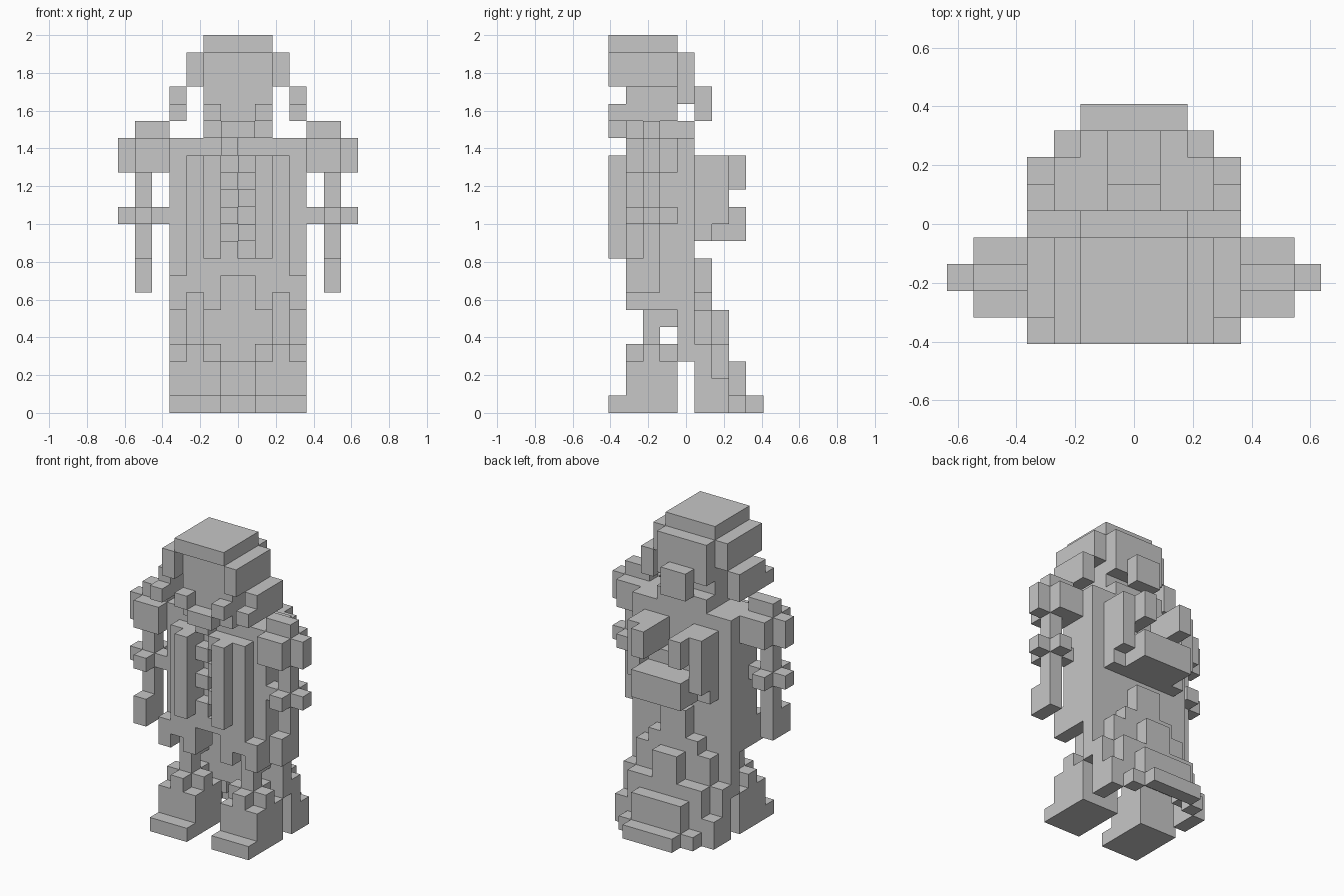
import bpy
import bmesh
from mathutils import Matrix, Vector

cube = bpy.data.objects.get("Cube")
if cube:
    bpy.data.objects.remove(cube, do_unlink=True)

U = 1 / 11      # edge length of one block
DEPTH = 4.5     # half the depth, in blocks

grey = bpy.data.materials.new("stone_grey")
grey.use_nodes = True
colour = (0.57, 0.57, 0.57, 1)
grey.diffuse_color = colour
grey.node_tree.nodes["Principled BSDF"].inputs["Base Color"].default_value = colour


def part(name, *boxes, mirror=False):
    """One object from boxes given as x, y and z ranges counted in blocks."""
    bm = bmesh.new()
    for xs, ys, zs in boxes:
        for side in ((1, -1) if mirror else (1,)):
            centre = Vector((side * sum(xs) / 2, sum(ys) / 2 - DEPTH, sum(zs) / 2)) * U
            size = Vector((xs[1] - xs[0], ys[1] - ys[0], zs[1] - zs[0])) * U
            bmesh.ops.create_cube(bm, size=1, matrix=Matrix.Translation(centre) @ Matrix.Diagonal(size).to_4x4())
    mesh = bpy.data.meshes.new(name)
    bm.to_mesh(mesh)
    bm.free()
    mesh.materials.append(grey)
    obj = bpy.data.objects.new(name, mesh)
    bpy.context.collection.objects.link(obj)


def wide(half):
    return (-half, half)


# Head and helmet
part("head", (wide(2), (1, 4), (16, 21)))
part("helmet_top", (wide(2), (0, 4), (21, 22)))
part("helmet_back", (wide(2), (4, 5), (18, 21)))
part("hair_knot", (wide(1), (5, 6), (17, 19)))
part("helmet_sides", ((2, 3), (0, 4), (19, 21)), mirror=True)
part("helmet_flares", ((3, 4), (1, 4), (17, 19)), ((3, 4), (0, 1), (17, 18)), mirror=True)
part("cheek_guards", ((1, 2), (0, 1), (17, 18)), mirror=True)
part("chin_guard", (wide(1), (0, 1), (16, 17)))

# Torso
part("torso", (wide(4), (2, 5), (8, 15)))
part("shoulder_yoke", (wide(4), (2, 5), (15, 16)))
part("collar", (wide(2), (3, 5), (16, 17)))
part("chest_armour", ((1, 3), (1, 2), (10, 15)), mirror=True)
part("chest_straps", ((1, 2), (0, 1), (9, 15)), mirror=True)
part("lacing", *[((-(z % 2), 1 - z % 2), (1, 2), (z, z + 1)) for z in range(9, 16)])

# Back armour
part("back_plate", (wide(2), (5, 6), (10, 13)))
part("back_ribs", ((2, 3), (5, 7), (11, 15)), ((2, 3), (5, 6), (10, 11)), mirror=True)
part("back_pegs", ((1, 2), (5, 8), (13, 15)), mirror=True)
part("back_roll", (wide(2), (6, 8), (10, 12)))

# Arms
part("shoulder_pads",
     ((4, 6), (1, 4), (14, 16)),
     ((4, 6), (2, 3), (16, 17)),
     ((6, 7), (2, 3), (14, 16)), mirror=True)
part("arms", ((5, 6), (2, 3), (7, 14)), mirror=True)
part("elbow_guards", ((4, 7), (2, 3), (11, 12)), ((5, 6), (1, 4), (11, 12)), mirror=True)
part("hands", ((5, 6), (1, 3), (7, 9)), mirror=True)

# Hips and legs, with an open arch between the thighs
part("belt_front", (wide(3), (1, 2), (8, 9)))
part("hips", ((1, 4), (2, 4), (7, 8)), mirror=True)
part("thigh_plates",
     ((1, 2), (1, 3), (6, 8)),
     ((2, 3), (1, 2), (7, 10)),
     ((3, 4), (1, 4), (6, 8)), mirror=True)
part("legs", ((2, 3), (2, 3), (3, 7)), ((2, 3), (3, 4), (5, 7)), mirror=True)
part("boots",
     ((1, 4), (1, 4), (0, 3)),
     ((1, 4), (0, 1), (0, 1)),
     ((2, 3), (1, 4), (3, 4)),
     ((1, 4), (2, 3), (3, 4)), mirror=True)

# Trailing cloak, a thin shell stepping outwards towards the ground
part("cloak_upper",
     (wide(4), (4, 5), (3, 8)),
     (wide(1), (5, 6), (6, 9)),
     (wide(2), (5, 6), (6, 7)))
part("cloak_middle", (wide(3), (5, 6), (3, 6)), ((3, 4), (5, 6), (0, 4)), ((-4, -3), (5, 6), (0, 4)))
part("cloak_fold", (wide(1), (6, 7), (3, 6)), (wide(3), (6, 7), (3, 4)))
part("cloak_hem_sides",
     ((3, 4), (6, 7), (0, 2)),
     ((2, 3), (6, 7), (1, 3)),
     ((2, 3), (7, 8), (0, 1)), mirror=True)
part("cloak_hem_back", (wide(2), (7, 8), (1, 3)), (wide(2), (8, 9), (0, 1)))
